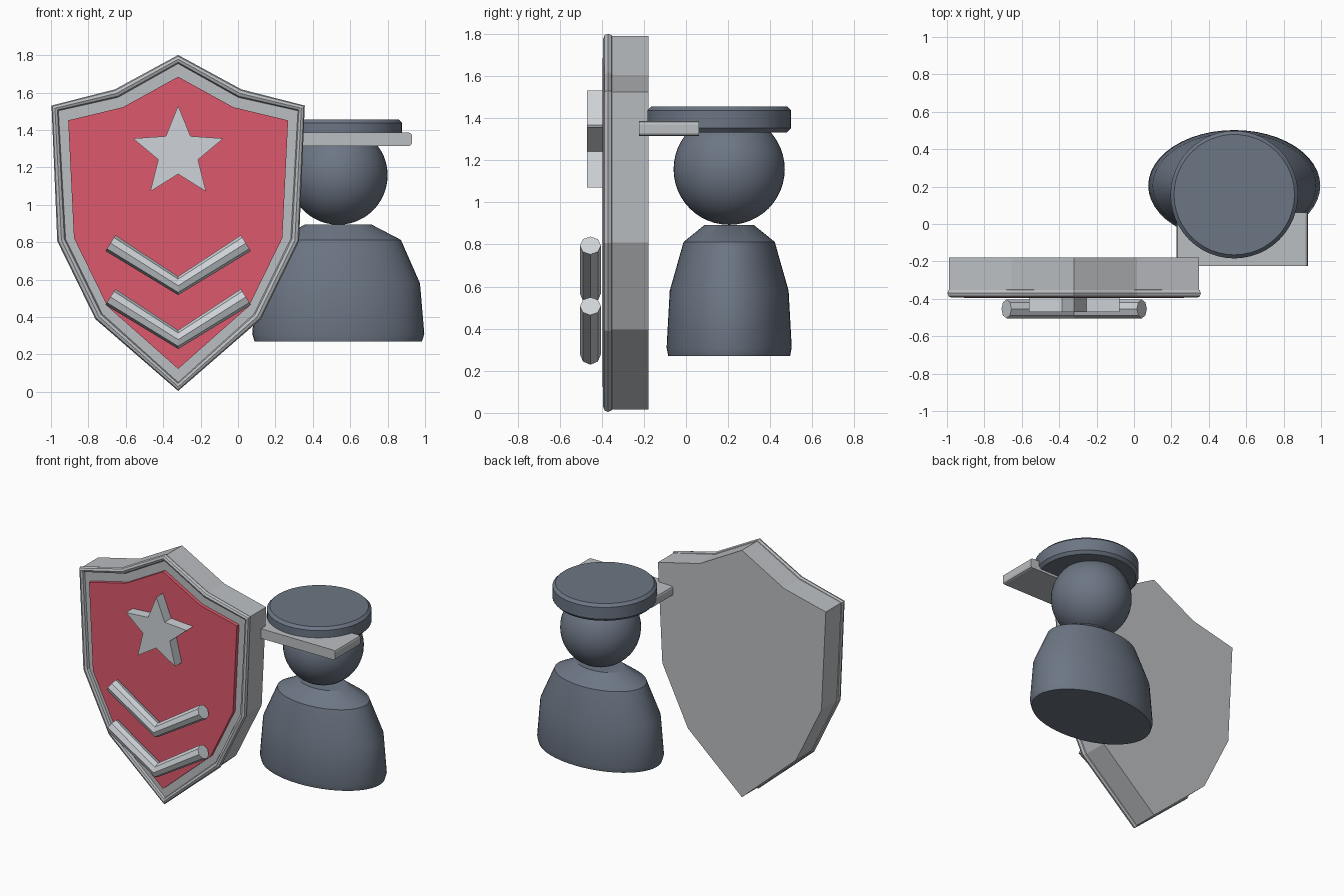
import bpy, bmesh, math
from mathutils import Matrix

if "Cube" in bpy.data.objects:
    bpy.data.objects.remove(bpy.data.objects["Cube"])

CX = -0.32                      # shield centre line
FX, FY = 0.536, 0.205           # figure axis


def material(name, rgb):
    m = bpy.data.materials.new(name)
    m.diffuse_color = (*rgb, 1)
    m.use_nodes = True
    m.node_tree.nodes["Principled BSDF"].inputs["Base Color"].default_value = m.diffuse_color
    return m


RED = material("red", (0.72, 0.10, 0.15))
SLATE = material("slate", (0.15, 0.18, 0.23))
SILVER = material("silver", (0.62, 0.65, 0.68))
STEEL = material("steel", (0.50, 0.52, 0.54))


def finish(name, bm, mat, smooth=False):
    bmesh.ops.recalc_face_normals(bm, faces=bm.faces)
    me = bpy.data.meshes.new(name)
    bm.to_mesh(me)
    bm.free()
    ob = bpy.data.objects.new(name, me)
    bpy.context.collection.objects.link(ob)
    me.materials.append(mat)
    if smooth:
        bpy.ops.object.select_all(action='DESELECT')
        ob.select_set(True)
        bpy.context.view_layer.objects.active = ob
        bpy.ops.object.shade_smooth_by_angle(angle=math.radians(30))
    return ob


def plate(name, pts, y0, y1, mat):
    """Extrude an (x, z) outline from y0 to y1."""
    bm = bmesh.new()
    f = bm.faces.new([bm.verts.new((x, y0, z)) for x, z in pts])
    ext = bmesh.ops.extrude_face_region(bm, geom=[f])["geom"]
    vs = [v for v in ext if isinstance(v, bmesh.types.BMVert)]
    bmesh.ops.translate(bm, verts=vs, vec=(0, y1 - y0, 0))
    return finish(name, bm, mat)


def tube(name, pts, y, radius, mat, cyclic=False):
    """Round tube along an (x, z) path."""
    cu = bpy.data.curves.new(name, 'CURVE')
    cu.dimensions = '3D'
    cu.bevel_depth = radius
    cu.bevel_resolution = 2
    cu.use_fill_caps = True
    sp = cu.splines.new('POLY')
    sp.points.add(len(pts) - 1)
    for p, (x, z) in zip(sp.points, pts):
        p.co = (x, y, z, 1)
    sp.use_cyclic_u = cyclic
    sp.use_smooth = False
    ob = bpy.data.objects.new(name, cu)
    bpy.context.collection.objects.link(ob)
    cu.materials.append(mat)
    return ob


def lathe(name, profile, cx, cy, mat, ysquash=1.0, n=48):
    """Closed solid of revolution from (radius, z) rings."""
    bm = bmesh.new()
    rings = [[bm.verts.new((cx + r * math.cos(2 * math.pi * i / n),
                            cy + r * ysquash * math.sin(2 * math.pi * i / n), z))
              for i in range(n)] for r, z in profile]
    for a, b in zip(rings, rings[1:]):
        for i in range(n):
            j = (i + 1) % n
            bm.faces.new((a[i], a[j], b[j], b[i]))
    bm.faces.new(rings[0][::-1])
    bm.faces.new(rings[-1])
    return finish(name, bm, mat, True)


# Shield: body, raised rim, red panel
half = [(0, 1.79), (0.335, 1.605), (0.668, 1.525), (0.633, 0.81), (0.43, 0.395), (0, 0.015)]
outline = half + [(-x, z) for x, z in half[-2:0:-1]]


def scaled(s):
    return [(CX + x * s, 0.91 + (z - 0.91) * s) for x, z in outline]


plate("shield_body", scaled(1.0), -0.178, -0.37, STEEL)
tube("shield_rim", scaled(0.986), -0.37, 0.023, STEEL, cyclic=True)
plate("shield_panel", scaled(0.88), -0.36, -0.396, RED)

# Star
star = []
for i in range(10):
    r = 0.112 if i % 2 else 0.254
    a = math.pi / 2 + i * math.pi / 5
    star.append((CX + r * math.cos(a), 1.276 + r * math.sin(a)))
plate("star", star, -0.39, -0.471, SILVER)

# Chevrons
for name, z in (("upper_chevron", 0.567), ("lower_chevron", 0.279)):
    tube(name, [(CX - 0.362, z + 0.228), (CX, z), (CX + 0.362, z + 0.228)], -0.454, 0.05, SILVER)

# Figure: torso and head
lathe("torso", [(0.448, 0.27), (0.46, 0.31), (0.437, 0.58), (0.335, 0.812), (0.18, 0.893)],
      FX, FY, SLATE, ysquash=0.646)
bm = bmesh.new()
bmesh.ops.create_uvsphere(bm, u_segments=48, v_segments=24, radius=0.264,
                          matrix=Matrix.Translation((FX, FY, 1.157)))
finish("head", bm, SLATE, True)

# Cap and visor
lathe("cap", [(0.322, 1.332), (0.341, 1.352), (0.341, 1.437), (0.322, 1.456)], FX, 0.157, SLATE)
bm = bmesh.new()
bmesh.ops.create_cube(bm, size=1, matrix=Matrix.Translation((0.579, -0.081, 1.35))
                      @ Matrix.Diagonal((0.702, 0.286, 0.07, 1)))
edges = [e for e in bm.edges if abs(e.verts[0].co.y - e.verts[1].co.y) > 0.1]
bmesh.ops.bevel(bm, geom=edges, offset=0.015, segments=2, profile=0.5, affect='EDGES')
finish("cap_visor", bm, STEEL)
